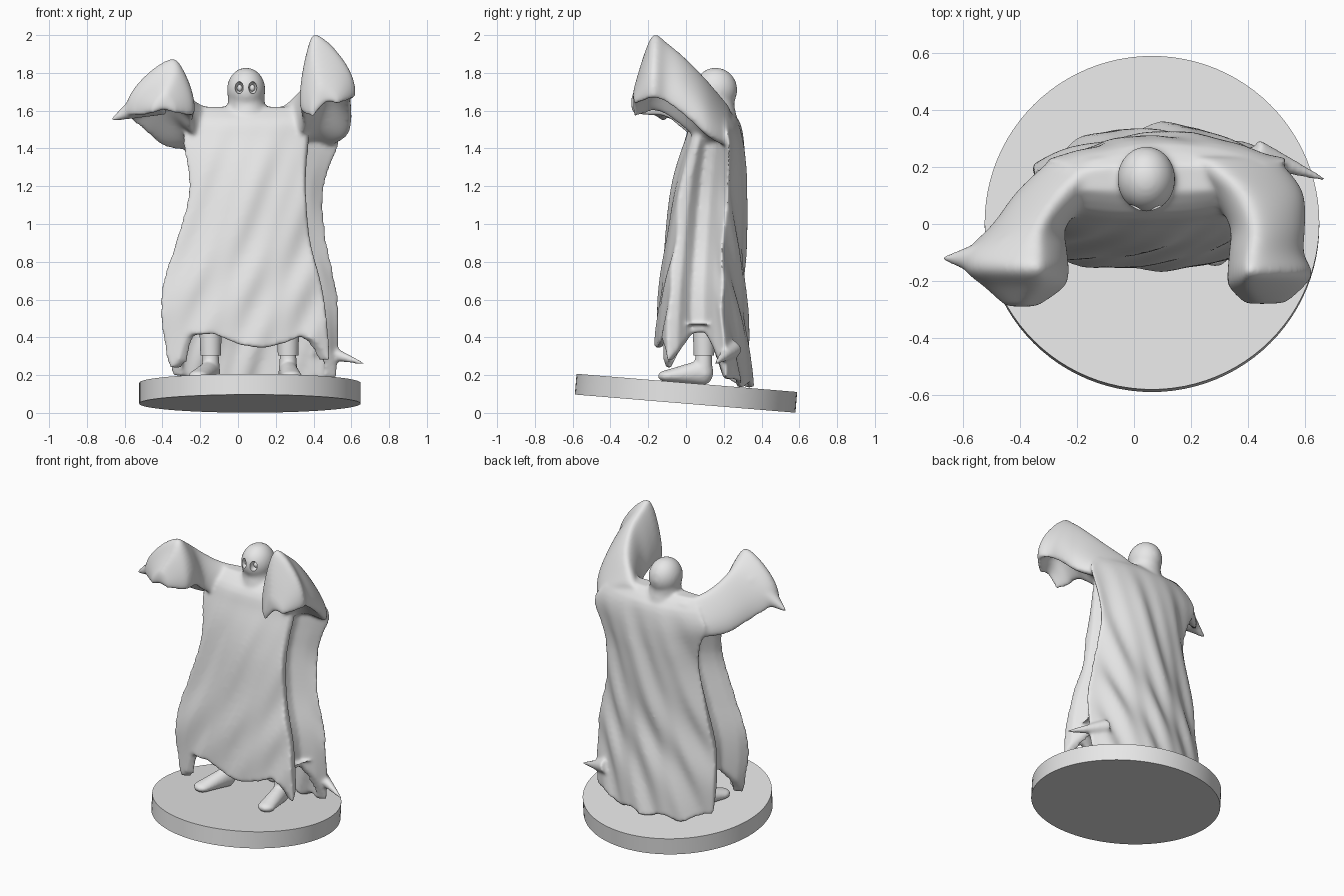
import bpy, bmesh, math
from mathutils import Vector, Matrix

cube = bpy.data.objects.get("Cube")
if cube:
    bpy.data.objects.remove(cube)

grey = bpy.data.materials.new("plain_grey")
grey.use_nodes = True
grey.diffuse_color = (0.8, 0.8, 0.8, 1)
grey.node_tree.nodes["Principled BSDF"].inputs["Base Color"].default_value = (0.8, 0.8, 0.8, 1)


def lerp(a, b, t):
    return a + (b - a) * t


def table(rows, key):
    """Interpolate the rows of a table sorted by rising first value."""
    key = min(max(key, rows[0][0]), rows[-1][0])
    for a, b in zip(rows, rows[1:]):
        if key <= b[0]:
            t = (key - a[0]) / (b[0] - a[0])
            return [lerp(p, q, t) for p, q in zip(a[1:], b[1:])]


def resample(rows, steps):
    """Rows along a smooth curve through the given rows."""
    out = []
    for i in range(len(rows) - 1):
        a, b, c, d = (rows[min(max(k, 0), len(rows) - 1)] for k in range(i - 1, i + 3))
        for s in range(steps):
            t = s / steps
            out.append([q + t * ((r - p) + t * (2 * p - 5 * q + 4 * r - u + t * (3 * (q - r) + u - p))) / 2
                        for p, q, r, u in zip(a, b, c, d)])
    return out + [rows[-1]]


def finish(name, bm):
    bmesh.ops.recalc_face_normals(bm, faces=bm.faces)
    mesh = bpy.data.meshes.new(name)
    bm.to_mesh(mesh)
    bm.free()
    mesh.materials.append(grey)
    ob = bpy.data.objects.new(name, mesh)
    bpy.context.collection.objects.link(ob)
    return ob


def loft(bm, rings):
    loops = [[bm.verts.new(p) for p in ring] for ring in rings]
    n = len(loops[0])
    for a, b in zip(loops, loops[1:]):
        for i in range(n):
            bm.faces.new((a[i], a[(i + 1) % n], b[(i + 1) % n], b[i]))
    for end in (loops[0], loops[-1]):
        bmesh.ops.triangulate(bm, faces=[bm.faces.new(end)])


def ball(bm, centre, size, turn=0):
    m = Matrix.Translation(centre) @ Matrix.Rotation(turn, 4, 'Z') @ Matrix.Diagonal((*size, 1))
    bmesh.ops.create_uvsphere(bm, u_segments=32, v_segments=20, radius=1, matrix=m)


def rod(bm, a, b, r1, r2):
    a, b = Vector(a), Vector(b)
    m = Matrix.Translation((a + b) / 2) @ (b - a).to_track_quat('Z', 'Y').to_matrix().to_4x4()
    bmesh.ops.create_cone(bm, cap_ends=True, segments=32, radius1=r1, radius2=r2,
                          depth=(b - a).length, matrix=m)


def select(ob):
    bpy.ops.object.select_all(action='DESELECT')
    bpy.context.view_layer.objects.active = ob
    ob.select_set(True)


def apply(ob, kind, **settings):
    mod = ob.modifiers.new(kind, kind)
    for key, value in settings.items():
        setattr(mod, key, value)
    select(ob)
    bpy.ops.object.modifier_apply(modifier=mod.name)


def smooth(ob, degrees=40):
    select(ob)
    bpy.ops.object.shade_smooth_by_angle(angle=math.radians(degrees))


# Tilted base
bm = bmesh.new()
bmesh.ops.create_cone(bm, cap_ends=True, segments=96, radius1=0.586, radius2=0.586, depth=0.11,
                      matrix=Matrix.Translation((0.063, 0, 0.104)) @ Matrix.Rotation(math.radians(-4.7), 4, 'X'))
smooth(finish("base", bm))

# Hanging cloth: height, front left/right, back left/right, front y, back y
BODY = resample([
    (0.13, -0.34, 0.50, -0.35, 0.52, -0.17, 0.35),
    (0.40, -0.40, 0.48, -0.36, 0.54, -0.16, 0.33),
    (0.65, -0.41, 0.45, -0.34, 0.53, -0.14, 0.31),
    (0.90, -0.335, 0.385, -0.29, 0.475, -0.11, 0.31),
    (1.15, -0.265, 0.36, -0.24, 0.455, -0.08, 0.315),
    (1.32, -0.275, 0.355, -0.26, 0.505, -0.045, 0.315),
    (1.45, -0.295, 0.36, -0.31, 0.55, -0.005, 0.305),
    (1.55, -0.26, 0.36, -0.26, 0.47, 0.03, 0.28),
    (1.62, -0.22, 0.34, -0.20, 0.38, 0.11, 0.21),
], 4)
HEM = [(0, 0.23), (0.08, 0.28), (0.14, 0.41), (0.3, 0.42), (0.45, 0.36), (0.6, 0.34),
       (0.75, 0.37), (0.86, 0.41), (0.93, 0.37), (1, 0.27)]
SIDES = [(0.24, 0.025, 0.33), (0.38, 0.1, 0.42), (0.53, 0.1, 0.43), (0.63, 0.035, 0.34)]
COLUMNS = [("front", i / 27) for i in range(28)]
COLUMNS += [("right", s) for s in SIDES]
COLUMNS += [("back", 1 - i / 39) for i in range(40)]
COLUMNS += [("left", s) for s in reversed(SIDES)]


def hem(part, u):
    if part == "front":
        return table(HEM, u)[0]
    if part == "back":
        return 0.145 + 0.015 * math.sin(u * 23) + 0.05 * abs(2 * u - 1) ** 4
    return u[2]


def body_point(part, u, z):
    fl, fr, bl, br, yf, yb = table(BODY, z)
    deep = yb - yf
    if part in ("front", "back"):
        bow = (2 * u - 1) ** 2 * deep
        x = lerp(fl, fr, u) if part == "front" else lerp(bl, br, u)
        y = yf + 0.12 * bow if part == "front" else yb - 0.27 * bow
        fade = min(1, max(0, (1.58 - z) * 3))
        fold = math.sin((x - 0.6 * z) * 21 + math.sin(z * 5)) + 0.5 * math.sin((x - 0.35 * z) * 43)
        y += fold * fade * (0.006 if part == "front" else 0.011)
        return Vector((x, y, z))
    f, inset, _ = u
    x = lerp(fr, br, f) - inset if part == "right" else lerp(fl, bl, f) + inset
    return Vector((x, yf + deep * f, z))


rings = []
for row in range(41):
    rings.append([body_point(part, u, lerp(hem(part, u), 1.62, row / 40)) for part, u in COLUMNS])
# Underside, following the cloth up inside the hem
for step in range(6):
    tuck = []
    for part, u in COLUMNS:
        z = lerp(hem(part, u), 0.47, step / 5)
        tuck.append(Vector((0.06, 0.09, z)).lerp(body_point(part, u, z), 0.86))
    rings.insert(0, tuck)
bm = bmesh.new()
loft(bm, rings)
cloth = finish("ghost_sheet", bm)

# Sleeves as arched sections: y, x low, x high, z low, z top, x of ridge, hollow
LEFT_ARM = [
    (0.24, 0.06, 0.50, 1.42, 1.61, 0.25, 0),
    (0.12, 0.24, 0.595, 1.47, 1.755, 0.38, 0.02),
    (0.00, 0.33, 0.605, 1.56, 1.88, 0.42, 0.10),
    (-0.10, 0.33, 0.60, 1.63, 1.965, 0.41, 0.13),
    (-0.17, 0.325, 0.63, 1.66, 2.01, 0.40, 0.10),
    (-0.22, 0.33, 0.60, 1.66, 1.91, 0.40, 0.04),
    (-0.28, 0.39, 0.53, 1.65, 1.71, 0.44, 0),
]
RIGHT_ARM = [
    (0.24, -0.28, 0.06, 1.41, 1.59, -0.10, 0),
    (0.12, -0.41, -0.10, 1.42, 1.66, -0.25, 0.02),
    (0.00, -0.50, -0.23, 1.48, 1.77, -0.33, 0.10),
    (-0.09, -0.59, -0.23, 1.55, 1.84, -0.34, 0.13),
    (-0.16, -0.60, -0.225, 1.565, 1.88, -0.34, 0.12),
    (-0.22, -0.53, -0.24, 1.58, 1.80, -0.34, 0.05),
    (-0.29, -0.45, -0.34, 1.61, 1.68, -0.39, 0),
]


def arch(lean, y, x0, x1, z0, z1, ridge, hollow):
    def side(x, low):
        return [(x, low), (lerp(x, ridge, 0.03), lerp(low, z1, 0.38)),
                (lerp(x, ridge, 0.42), lerp(low, z1, 0.74)), (lerp(x, ridge, 0.8), lerp(low, z1, 0.96))]
    wall = 0.18 * (x1 - x0)
    drop = z0 - 0.02
    inner = drop - lean
    outline = side(x0, inner) + [(ridge, z1)] + side(x1, drop)[::-1]
    outline += [(x1 - wall, drop + hollow * 0.5), (lerp(x0, x1, 0.5), z0 + hollow),
                (x0 + wall, inner + hollow * 0.5)]
    return [(x, y, z) for x, z in outline]


parts = [cloth]
for name, arm, lean in (("left_sleeve", LEFT_ARM, 0.07), ("right_sleeve", RIGHT_ARM, 0)):
    bm = bmesh.new()
    loft(bm, [arch(lean, *row) for row in resample(arm, 4)])
    ob = finish(name, bm)
    apply(ob, 'SUBSURF', levels=2)
    parts.append(ob)

# Covered head, collar and the pulled-out corners of the cloth
for name, shape in (
        ("head", lambda b: ball(b, (0.043, 0.157, 1.71), (0.102, 0.115, 0.118))),
        ("neck", lambda b: rod(b, (0.045, 0.16, 1.56), (0.043, 0.157, 1.70), 0.1, 0.096)),
        ("collar", lambda b: rod(b, (0.05, 0.158, 1.54), (0.045, 0.158, 1.66), 0.118, 0.09)),
        ("sleeve_tip", lambda b: rod(b, (-0.42, -0.125, 1.675), (-0.67, -0.12, 1.55), 0.105, 0.008)),
        ("hem_tip", lambda b: rod(b, (0.42, 0.25, 0.34), (0.67, 0.155, 0.26), 0.05, 0.008))):
    bm = bmesh.new()
    shape(bm)
    parts.append(finish(name, bm))

# Melt everything into one continuous sheet
select(cloth)
for ob in parts:
    ob.select_set(True)
bpy.ops.object.join()
apply(cloth, 'REMESH', mode='VOXEL', voxel_size=0.01)
apply(cloth, 'SMOOTH', factor=0.5, iterations=14)

# Eye holes
for x in (0.006, 0.078):
    bm = bmesh.new()
    ball(bm, (x, 0.055, 1.722), (0.022, 0.045, 0.032))
    cutter = finish("eye_cutter", bm)
    cutter.hide_render = True
    apply(cloth, 'BOOLEAN', operation='DIFFERENCE', object=cutter, solver='EXACT')
    bpy.data.objects.remove(cutter)
smooth(cloth, 50)
for name, x in (("right_eye", 0.009), ("left_eye", 0.076)):
    bm = bmesh.new()
    ball(bm, (x, 0.085, 1.72), (0.014, 0.014, 0.018))
    smooth(finish(name, bm))

# Trouser legs and shoes
for side, x, turn in (("right", -0.145, -0.35), ("left", 0.265, 0.1)):
    bm = bmesh.new()
    rod(bm, (x, 0.095, 0.305), (x, 0.095, 0.6), 0.054, 0.065)
    smooth(finish(side + "_trouser_leg", bm))
    bm = bmesh.new()
    forward = Vector((math.sin(turn), -math.cos(turn), 0.08))
    heel = Vector((x, 0.09, 0.148))
    rod(bm, heel + Vector((0, 0, 0.05)), heel + Vector((0, 0.005, 0.2)), 0.052, 0.04)
    for i in range(10):
        t = i / 9
        height = lerp(0.068, 0.032, t)
        ball(bm, heel + forward * (0.185 * t) + Vector((0, 0, height)), (lerp(0.05, 0.056, t), 0.055, height), turn)
    shoe = finish(side + "_shoe", bm)
    apply(shoe, 'REMESH', mode='VOXEL', voxel_size=0.008)
    apply(shoe, 'SMOOTH', factor=0.5, iterations=8)
    smooth(shoe, 60)
